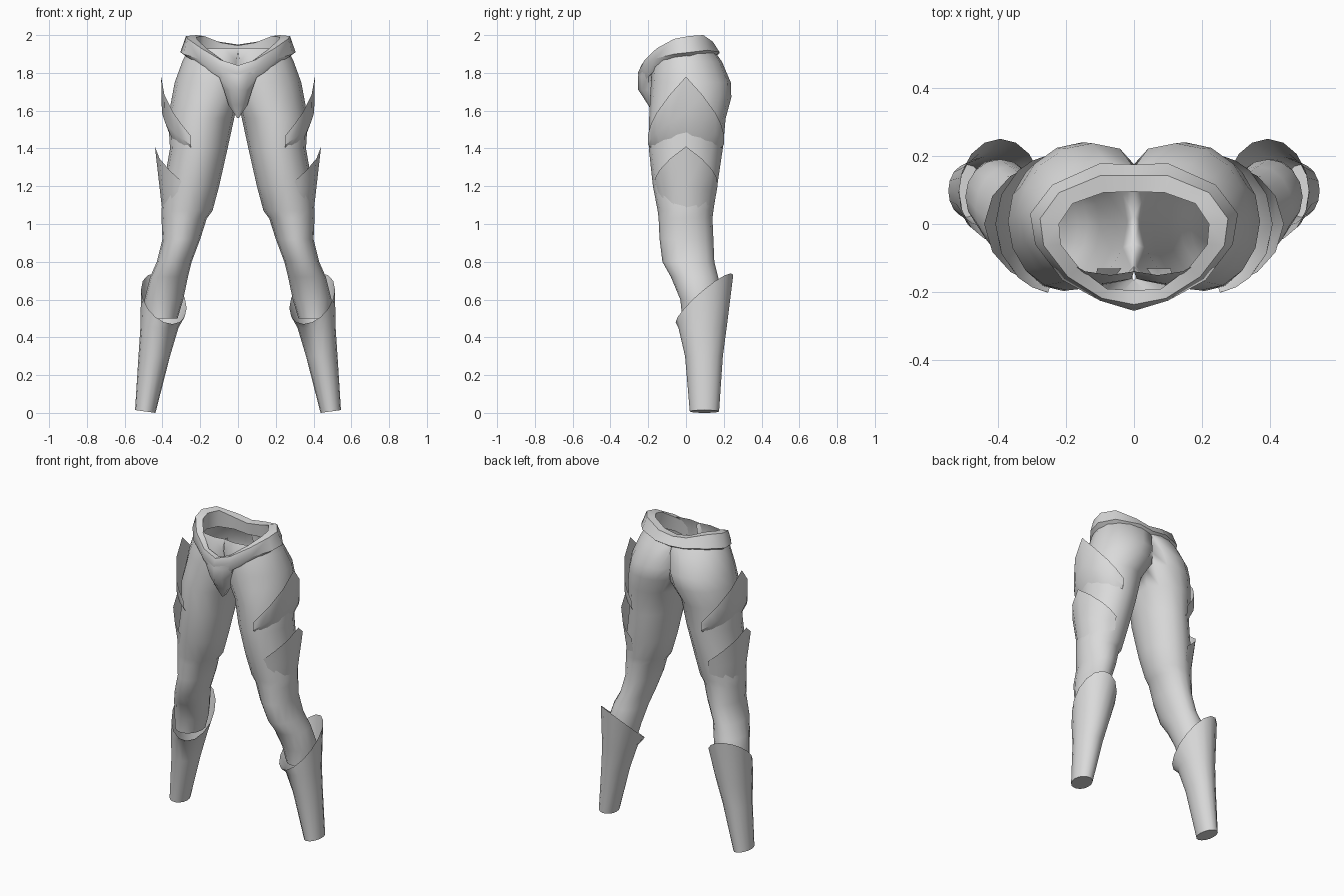
import bpy, bmesh, math

if "Cube" in bpy.data.objects:
    bpy.data.objects.remove(bpy.data.objects["Cube"])

grey = bpy.data.materials.new("plain grey")
grey.diffuse_color = (0.7, 0.7, 0.7, 1)
grey.use_nodes = True
grey.node_tree.nodes["Principled BSDF"].inputs["Base Color"].default_value = grey.diffuse_color


def build(name, rows, closed=False, cap=False, angle=45):
    """Skin rows of points (bottom to top, anticlockwise) and mirror across x."""
    bm = bmesh.new()
    grid = [[bm.verts.new(p) for p in row] for row in rows]
    n = len(rows[0])
    for low, high in zip(grid, grid[1:]):
        for j in range(n if closed else n - 1):
            k = (j + 1) % n
            quad = (low[j], low[k], high[k], high[j])
            # leave the middle plane open so both halves join into one body
            if all(v.co.x < 1e-4 for v in quad):
                continue
            bm.faces.new(quad)
    if cap:
        bm.faces.new(grid[0][::-1])
    bmesh.ops.remove_doubles(bm, verts=bm.verts, dist=1e-4)
    loose = [v for v in bm.verts if not v.link_faces]
    bmesh.ops.delete(bm, geom=loose, context='VERTS')
    me = bpy.data.meshes.new(name)
    bm.to_mesh(me)
    bm.free()
    ob = bpy.data.objects.new(name, me)
    bpy.context.collection.objects.link(ob)
    me.materials.append(grey)
    bpy.ops.object.select_all(action='DESELECT')
    ob.select_set(True)
    bpy.context.view_layer.objects.active = ob
    bpy.ops.object.shade_smooth_by_angle(angle=math.radians(angle))
    mirror = ob.modifiers.new("Mirror", 'MIRROR')
    mirror.merge_threshold = 0.001
    return ob


def ring(z, x0, x1, y0, y1, n=16):
    """Oval ring between x and y limits, kept on the positive x side."""
    pts = []
    for i in range(n):
        a = 2 * math.pi * i / n
        x = (x0 + x1) / 2 + (x1 - x0) / 2 * math.cos(a)
        y = (y0 + y1) / 2 + (y1 - y0) / 2 * math.sin(a)
        pts.append((max(x, 0), y, z))
    return pts


# legs and hips: z, inner x, outer x, front y, back y
leg = [
    (0.50, 0.32, 0.49, -0.02, 0.19), (0.60, 0.29, 0.495, -0.03, 0.19),
    (0.72, 0.265, 0.465, -0.08, 0.17), (0.80, 0.245, 0.43, -0.125, 0.15),
    (0.92, 0.20, 0.40, -0.14, 0.145), (1.03, 0.165, 0.405, -0.145, 0.14),
    (1.07, 0.135, 0.405, -0.15, 0.145), (1.20, 0.10, 0.395, -0.175, 0.165),
    (1.40, 0.055, 0.36, -0.197, 0.195), (1.56, 0.02, 0.37, -0.195, 0.21),
    (1.67, -0.05, 0.35, -0.19, 0.24), (1.75, -0.09, 0.335, -0.185, 0.237),
    (1.86, -0.12, 0.295, -0.175, 0.19), (1.93, -0.12, 0.26, -0.15, 0.14),
]
build("legs", [ring(*r) for r in leg], closed=True, angle=60)

# boots with a slanted, flared top
boot = [ring(*r) for r in [
    (0.0, 0.437, 0.545, 0.02, 0.175), (0.30, 0.36, 0.527, -0.005, 0.195),
    (0.45, 0.315, 0.517, -0.04, 0.215)]]
boot[0] = [(x, y, 0.14 * (x - 0.437)) for x, y, z in boot[0]]
top = []
for i, (x, y, z) in enumerate(ring(0, 0.272, 0.513, -0.055, 0.25)):
    a = 2 * math.pi * i / 16
    top.append((x, y, 0.605 + 0.125 * math.sin(a) + 0.05 * math.cos(a)))
build("boots", boot + [top], closed=True, cap=True)

# thigh plates: pointed shells around the outside of each leg
angles = [-80, -65, -50, -25, 0, 25, 50, 65, 80]


def plate_row(cx, rx, ry, height):
    row = []
    for d in angles:
        a = math.radians(d)
        z = height(abs(d) / 80)
        kx, ky = (f(z) if callable(f) else f for f in (rx, ry))
        row.append((cx + kx * math.cos(a), ky * math.sin(a), z))
    return row


build("upper_thigh_plates", [
    plate_row(0.22, 0.125, 0.17, lambda t: 1.43 - 0.05 * t),
    plate_row(0.22, 0.183, 0.203, lambda t: 1.59 - 0.17 * t),
    plate_row(0.22, 0.187, 0.205, lambda t: 1.78 - 0.31 * t)], angle=35)


def low_rx(z):
    return 0.15 + 0.04 * (z - 1.06) / 0.35


def low_ry(z):
    return 0.145 + 0.06 * (z - 1.06) / 0.35


build("lower_thigh_plates", [
    plate_row(0.25, low_rx, low_ry, lambda t: 1.06 + 0.06 * t),
    plate_row(0.25, low_rx, low_ry, lambda t: 1.20 - 0.03 * t),
    plate_row(0.25, low_rx, low_ry, lambda t: 1.41 - 0.20 * t)], angle=35)

# belt: outer x, y, z, then inner rim x, y, z, then bottom z, front to back
belt = [
    (0, -0.255, 1.80, 0, -0.195, 1.84, 1.70),
    (0.10, -0.225, 1.83, 0.08, -0.19, 1.87, 1.77),
    (0.21, -0.165, 1.875, 0.16, -0.13, 1.93, 1.83),
    (0.29, -0.06, 1.90, 0.215, -0.06, 1.98, 1.87),
    (0.305, 0.03, 1.91, 0.22, 0.0, 1.995, 1.88),
    (0.24, 0.115, 1.92, 0.18, 0.06, 2.0, 1.885),
    (0.10, 0.178, 1.91, 0.09, 0.092, 1.965, 1.88),
    (0, 0.175, 1.90, 0, 0.095, 1.95, 1.87),
]
rows = [[], [], [], [], []]
for ox, oy, oz, ix, iy, iz, bz in belt:
    mx, my = (ox + ix) / 2, (oy + iy) / 2
    rows[0].append((mx, my, bz))
    rows[1].append((ox, oy, oz))
    rows[2].append((mx * 1.05, my * 1.05, iz))
    rows[3].append((ix, iy, iz - 0.005))
    rows[4].append((ix * 1.05, iy * 1.05, bz))
build("belt", rows, angle=50)

# pointed front guard: z, half width, middle y, edge y
guard = [(1.56, 0.004, -0.165, -0.16), (1.63, 0.05, -0.20, -0.175),
         (1.71, 0.075, -0.253, -0.195), (1.78, 0.10, -0.255, -0.20),
         (1.81, 0.12, -0.245, -0.20)]
build("front_guard", [[(0, m, z), (w * 0.55, (m * 2 + e) / 3, z), (w, e, z),
                       (w * 0.9, -0.13, z)] for z, w, m, e in guard], angle=50)
